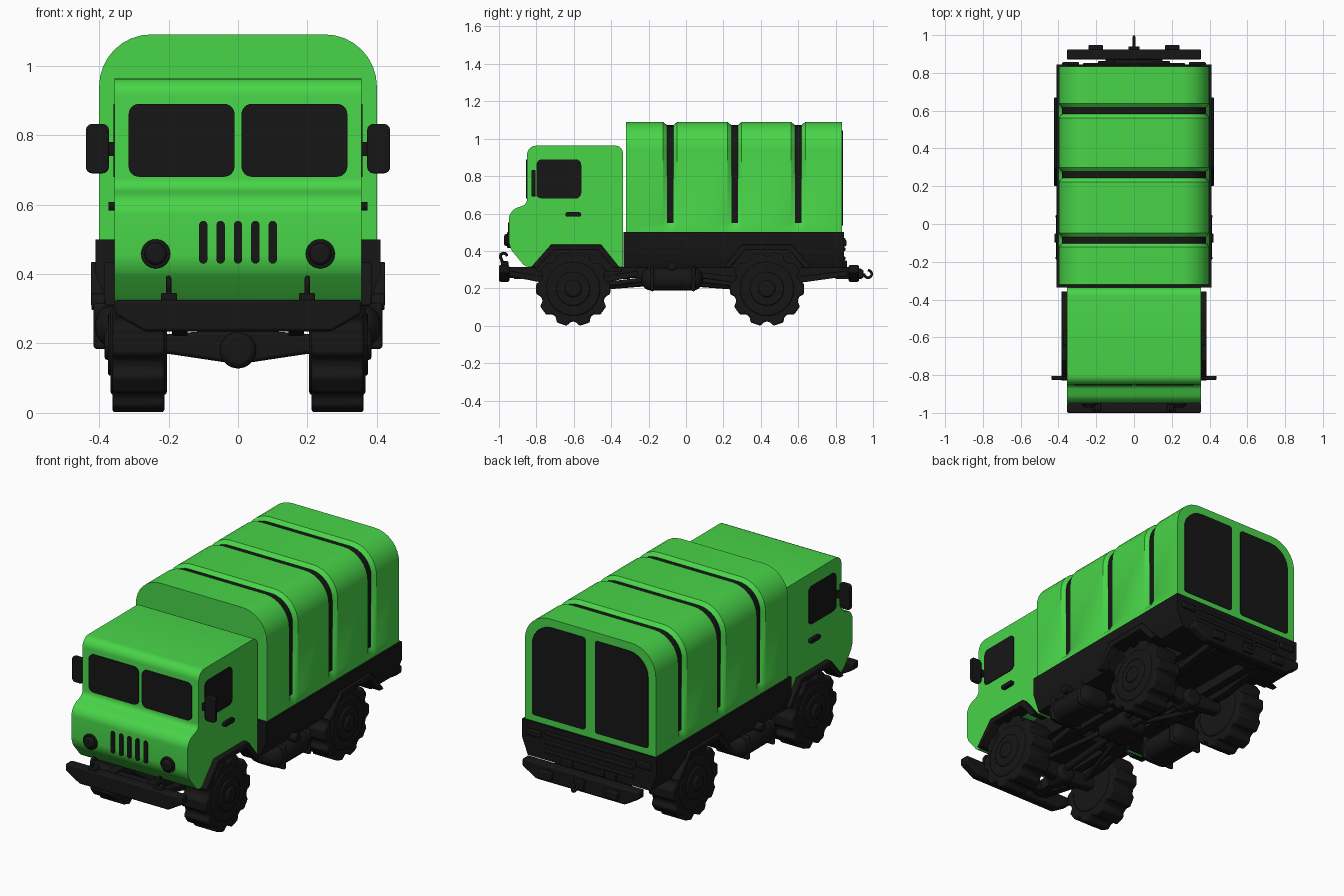
import bpy, bmesh
from math import sin, cos, pi, radians
from mathutils import Vector

if "Cube" in bpy.data.objects:
    bpy.data.objects.remove(bpy.data.objects["Cube"])


def material(name, col):
    m = bpy.data.materials.new(name)
    m.diffuse_color = (*col, 1)
    m.use_nodes = True
    m.node_tree.nodes["Principled BSDF"].inputs["Base Color"].default_value = m.diffuse_color
    return m


GREEN = material("green_paint", (0.065, 0.66, 0.065))
BLACK = material("black_trim", (0.008, 0.008, 0.008))


def finish(name, bm, mats, bevel=0, segs=2):
    bmesh.ops.recalc_face_normals(bm, faces=bm.faces)
    me = bpy.data.meshes.new(name)
    bm.to_mesh(me)
    bm.free()
    ob = bpy.data.objects.new(name, me)
    bpy.context.collection.objects.link(ob)
    for m in mats:
        me.materials.append(m)
    if bevel:
        b = ob.modifiers.new("bevel", 'BEVEL')
        b.width, b.segments, b.limit_method = bevel, segs, 'ANGLE'
    return ob


def fillet(pts, radii, n=6):
    """Round the corners of a closed 2D outline."""
    if not isinstance(radii, (list, tuple)):
        radii = [radii] * len(pts)
    out, w = [], 0.7071
    for i, r in enumerate(radii):
        p, a, b = (Vector(pts[k % len(pts)]) for k in (i, i - 1, i + 1))
        if r == 0:
            out.append(p)
            continue
        p1, p2 = p + (a - p).normalized() * r, p + (b - p).normalized() * r
        for k in range(n + 1):
            t = k / n
            c = ((1 - t) ** 2, 2 * w * t * (1 - t), t * t)
            out.append((p1 * c[0] + p * c[1] + p2 * c[2]) / sum(c))
    return out


def prism(name, pts, axis, lo, hi, mat=BLACK, bevel=0, segs=2):
    """Extrude an outline: axis x takes (y, z), y takes (x, z), z takes (x, y)."""
    put = {'x': lambda p, d: (d, p[0], p[1]), 'y': lambda p, d: (p[0], d, p[1]),
           'z': lambda p, d: (p[0], p[1], d)}[axis]
    bm = bmesh.new()
    a, b = ([bm.verts.new(put(p, d)) for p in pts] for d in (lo, hi))
    bm.faces.new(a)
    bm.faces.new(b)
    for i in range(len(pts)):
        bm.faces.new((a[i - 1], a[i], b[i], b[i - 1]))
    return finish(name, bm, [mat], bevel, segs)


def rect(x0, x1, z0, z1):
    return [(x0, z0), (x1, z0), (x1, z1), (x0, z1)]


def box(name, x, y, z, mat=BLACK, bevel=0, segs=2):
    return prism(name, rect(*x, *y), 'z', z[0], z[1], mat, bevel, segs)


def disc(name, axis, c, r, lo, hi, bevel=0, n=32):
    pts = [(c[0] + r * cos(2 * pi * i / n), c[1] + r * sin(2 * pi * i / n)) for i in range(n)]
    return prism(name, pts, axis, lo, hi, BLACK, bevel)


def tube(name, pts, r):
    cu = bpy.data.curves.new(name, 'CURVE')
    cu.dimensions, cu.bevel_depth, cu.bevel_resolution, cu.use_fill_caps = '3D', r, 2, True
    sp = cu.splines.new('POLY')
    sp.points.add(len(pts) - 1)
    for q, p in zip(sp.points, pts):
        q.co = (*p, 1)
    cu.materials.append(BLACK)
    ob = bpy.data.objects.new(name, cu)
    bpy.context.collection.objects.link(ob)


def sx(s, a, b):
    return sorted((s * a, s * b))


# Cab shell with wheel arch in its side profile
cab = [(-0.85, 0.963), (-0.337, 0.963), (-0.337, 0.315), (-0.36, 0.315), (-0.455, 0.43), (-0.72, 0.43),
       (-0.825, 0.315), (-0.86, 0.315), (-0.947, 0.42), (-0.947, 0.615), (-0.85, 0.65)]
prism("cab", fillet(cab, [.05, .04, 0, 0, 0, 0, 0, .02, .035, .045, .025]), 'x', -0.355, 0.355, GREEN)
box("cab_underbody", (-0.2, 0.2), (-0.8, -0.345), (0.29, 0.44))

# Grille slots
for i in range(-2, 3):
    prism("grille_slot", fillet(rect(i * .05 - .012, i * .05 + .012, .43, .553), .0119), 'y', -0.951, -0.93)

# Covered load body: lofted sections with grooves, black hoops on the groove floors
secs, floors = [(-0.32, 0)], []
for yc in (-0.085, 0.26, 0.60):
    floors.append(len(secs) + 1)
    secs += [(yc - .038, 0), (yc - .017, .018), (yc + .017, .018), (yc + .038, 0)]
secs.append((0.835, 0))
bm, rows = bmesh.new(), []
for y, d in secs:
    half = [(.4, .49), (.4, .53), (.4 - d, .55)]
    half += [(.25 + (.15 - d) * cos(k * pi / 16), .94 + (.15 - d) * sin(k * pi / 16)) for k in range(9)]
    loop = half + [(-x, z) for x, z in reversed(half)]
    rows.append([bm.verts.new((x, y, z)) for x, z in loop])
n = len(rows[0])
for j in range(len(rows) - 1):
    for i in range(n):
        f = bm.faces.new((rows[j][i - 1], rows[j][i], rows[j + 1][i], rows[j + 1][i - 1]))
        f.material_index = int(j in floors and 3 <= i <= n - 3)
bm.faces.new(rows[0])
bm.faces.new(rows[-1])
finish("canopy", bm, [GREEN, BLACK])

# Load bed with chamfered lower edges and wheel arches cut out
bed = prism("load_bed", [(-.41, .5), (.41, .5), (.41, .4), (.375, .31), (-.375, .31), (-.41, .4)],
            'y', -0.335, 0.845)
for s in (-1, 1):
    cut = prism("arch_cutter", [(.23, .29), (.31, .41), (.55, .41), (.64, .29)], 'x', *sx(s, .19, .5))
    cut.hide_render = True
    cut.hide_set(True)
    bo = bed.modifiers.new("arch", 'BOOLEAN')
    bo.object, bo.solver = cut, 'EXACT'
for z in (.35, .40, .45):
    box("tailgate_rib", (-.27, .27), (.84, .852), (z, z + .02), BLACK, .005)

# Chassis, drive line and tow gear
for y0, y1 in ((-.92, -.88), (-.36, -.3), (.08, .14), (.8, .87)):
    box("cross_member", (-.15, .15), (y0, y1), (.25, .305))
box("transfer_case", (-.09, .09), (-.2, 0), (.2, .32), BLACK, .025)
tube("drive_shaft", [(0, -.6, .2), (0, -.1, .24), (0, .43, .2)], .02)
for yc, end in ((-.603, -1), (.433, 1)):
    prism("axle", [(-.23, .17), (-.2, .17), (0, .14), (.2, .17), (.23, .17), (.23, .225), (.1, .235),
                   (-.1, .235), (-.23, .225)], 'y', yc - .03, yc + .03, BLACK, .01)
    disc("differential", 'y', (0, .18), .052, yc - .06, yc + .06, .015)
    outline = [(-.355, .325), (.355, .325), (.355, .285), (.27, .235), (-.27, .235), (-.355, .285)]
    y0, y1 = (-1, -.945) if end < 0 else (.87, .925)
    prism("bumper", outline, 'y', y0, y1, BLACK, .008)
box("number_plate", (-.08, .08), (-1, -.99), (.255, .305), BLACK, .003)
box("tow_mount", (-.03, .03), (.92, .94), (.25, .305), BLACK, .004)
tube("tow_hook", [(0, .93, .275), (0, .955, .275)] +
     [(0, .973 + .02 * cos(a), .277 + .02 * sin(a)) for a in [radians(200 + k * 28) for k in range(10)]], .007)


def wheel(s, yc):
    r, zc, pts = .2, .197, []
    for i in range(10):
        for off, rr in ((-14, .176), (-8, r), (8, r), (14, .176)):
            a = radians(i * 36 + off)
            pts.append((yc + rr * cos(a), zc + rr * sin(a)))
    prism("tyre", pts, 'x', *sx(s, .212, .362), BLACK, .008)
    disc("tyre_wall", 'x', (yc, zc), .145, *sx(s, .205, .367), .008)
    disc("rim_ring", 'x', (yc, zc), .09, *sx(s, .3, .374), .006)
    disc("hub", 'x', (yc, zc), .045, *sx(s, .3, .385), .01)


def arch(yc, front, back, name, s, x0, x1):
    out = [(front, .31), (yc - .125, .435), (yc + .14, .435), (back, .31)]
    inner = [(back - .035, .31), (yc + .125, .405), (yc - .11, .405), (front + .035, .31)]
    prism(name, out + inner, 'x', *sx(s, x0, x1), BLACK, .004)


# Everything that repeats on both sides
for s in (-1, 1):
    prism("windscreen", fillet(rect(*sx(s, .01, .315), .68, .89), .03), 'y', -0.855, -0.83)
    side = [(-.80, .69), (-.775, .68), (-.56, .68), (-.56, .89), (-.80, .89)]
    prism("door_window", fillet(side, [.01, .01, .03, .03, .03]), 'x', *sx(s, .34, .359))
    prism("door_handle", fillet(rect(-.645, -.56, .583, .607), .011), 'x', *sx(s, .35, .373))
    disc("headlight_ring", 'y', (s * .237, .458), .042, -.957, -.93, .004)
    disc("headlight_lens", 'y', (s * .237, .458), .032, -.972, -.93, .01)
    prism("mirror", fillet(rect(*sx(s, .372, .438), .69, .832), .018), 'y', -.825, -.805, BLACK, .004)
    box("mirror_arm", sx(s, .345, .385), (-.82, -.808), (.74, .78))
    arch(-.595, -.83, -.355, "front_fender", s, .3, .385)
    arch(.425, .20, .67, "rear_fender", s, .36, .424)

    wz = [(.03, .535), (.355, .535), (.355, 1.045), (.03, 1.045)]
    prism("rear_window", [(s * p[0], p[1]) for p in fillet(wz, [.015, .015, .12, .015])], 'y', .825, .839)
    box("tail_light", sx(s, .29, .38), (.84, .857), (.425, .46), BLACK, .005)
    box("tailgate_hinge", sx(s, .1, .17), (.84, .86), (.31, .35), BLACK, .004)

    box("frame_rail", sx(s, .1, .15), (-.95, .88), (.255, .315))
    box("fuel_tank", sx(s, .22, .412), (-.24, .09), (.188, .312), BLACK, .055, 5)
    for y in (-.19, .03):
        box("tank_strap", sx(s, .215, .416), (y, y + .02), (.184, .316), BLACK, .056, 5)
    disc("tank_cap", 'x', (-.075, .32), .024, *sx(s, .34, .422), .004, 20)
    for yc, l in ((-.603, .345), (.433, .43)):
        wheel(s, yc)
        spring = [(yc - l, .295), (yc - l, .265), (yc - .12, .222), (yc + .12, .222), (yc + l, .265),
                  (yc + l, .295), (yc + .12, .258), (yc - .12, .258)]
        prism("leaf_spring", spring, 'x', *sx(s, .145, .19), BLACK, .004)
        tube("radius_rod", [(s * .16, yc, .2), (s * .05, -.085 + (.1 if yc > 0 else -.1), .25)], .014)

    box("front_hook_base", sx(s, .175, .222), (-.99, -.95), (.32, .345), BLACK, .004)
    tube("front_hook", [(s * .2, -.98, .33), (s * .2, -.985, .35)] +
         [(s * .2, -.975 + .018 * cos(a), .37 + .018 * sin(a))
          for a in [radians(230 - k * 28) for k in range(9)]], .008)
    box("rear_shackle", sx(s, .165, .24), (.92, .948), (.255, .3), BLACK, .005)

# Smooth the rounded surfaces, keep hard edges
for ob in bpy.data.objects:
    if ob.type == 'MESH' and not ob.hide_render:
        ob.select_set(True)
        bpy.context.view_layer.objects.active = ob
bpy.ops.object.shade_smooth_by_angle(angle=radians(35))
